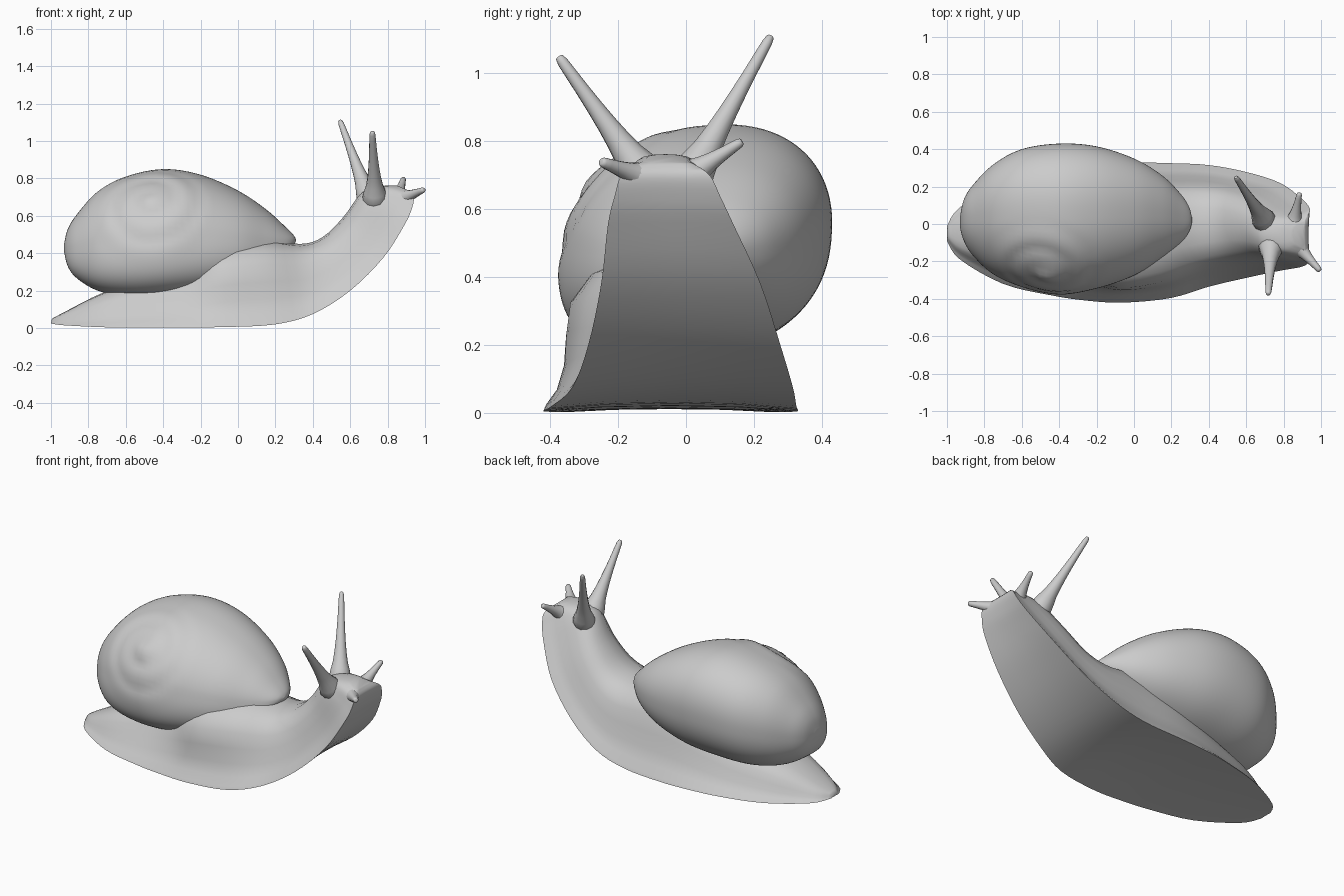
import bpy, bmesh, math
from mathutils import Vector

cube = bpy.data.objects.get("Cube")
if cube:
    bpy.data.objects.remove(cube, do_unlink=True)

grey = bpy.data.materials.new("plain grey")
grey.use_nodes = True
grey.diffuse_color = (0.6, 0.6, 0.6, 1)
grey.node_tree.nodes["Principled BSDF"].inputs["Base Color"].default_value = (0.6, 0.6, 0.6, 1)


def smooth_stations(rows, steps):
    """Catmull-Rom interpolation of rows of values."""
    out = []
    for i in range(len(rows) - 1):
        a, b, c, d = rows[max(i - 1, 0)], rows[i], rows[i + 1], rows[min(i + 2, len(rows) - 1)]
        for s in range(steps):
            t = s / steps
            out.append([q + 0.5 * t * (r - p + t * (2*p - 5*q + 4*r - u + t * (3*q - p - 3*r + u)))
                        for p, q, r, u in zip(a, b, c, d)])
    return out + [list(rows[-1])]


def loft(name, rings, angle):
    """Skin closed rings of points and cap both ends."""
    bm = bmesh.new()
    vs = [[bm.verts.new(p) for p in ring] for ring in rings]
    n = len(vs[0])
    for a, b in zip(vs, vs[1:]):
        for i in range(n):
            bm.faces.new((a[i], a[(i + 1) % n], b[(i + 1) % n], b[i]))
    bm.faces.new(vs[0])
    bm.faces.new(vs[-1])
    bmesh.ops.recalc_face_normals(bm, faces=bm.faces)
    mesh = bpy.data.meshes.new(name)
    bm.to_mesh(mesh)
    bm.free()
    mesh.materials.append(grey)
    ob = bpy.data.objects.new(name, mesh)
    bpy.context.collection.objects.link(ob)
    bpy.ops.object.select_all(action='DESELECT')
    ob.select_set(True)
    bpy.context.view_layer.objects.active = ob
    bpy.ops.object.shade_smooth_by_angle(angle=math.radians(angle))


# Body: sole x, sole z, back x, back z, centre y, half width, fullness of the right flank
body = [(-1, .025, -.995, .05, -.05, .04, 0), (-.93, .015, -.92, .09, -.05, .14, 0),
        (-.7, .004, -.72, .19, -.05, .27, -.05), (-.45, .002, -.45, .28, -.045, .335, -.1),
        (-.25, .004, -.26, .37, -.045, .365, -.02), (-.05, .006, -.1, .45, -.045, .375, .13),
        (.2, .02, .13, .475, -.035, .36, .1), (.4, .075, .33, .45, -.01, .325, .02),
        (.6, .2, .45, .485, -.005, .283, 0), (.78, .38, .56, .59, -.015, .235, 0),
        (.892, .555, .64, .70, -.045, .185, 0), (.93, .64, .69, .74, -.055, .155, 0),
        (.94, .70, .77, .76, -.06, .13, 0), (.915, .735, .85, .762, -.06, .08, 0)]
half = [(.55, .03), (1, 0), (.98, .04), (.89, .14), (.81, .3), (.74, .5), (.66, .7), (.54, .87), (.3, .97)]
section = [(0, .04)] + half + [(0, 1)] + [(-w, h) for w, h in reversed(half)]
rings = []
for sx, sz, tx, tz, yc, hw, full in smooth_stations(body, 4):
    ring = []
    for w, h in section:
        bulge = full * math.sin(math.pi * h ** 2.2) if w < 0 < h else 0
        ring.append((sx + (tx - sx) * h, yc + hw * (w - bulge), sz + (tz - sz) * h))
    rings.append(ring)
loft("body", rings, 55)

# Shell: x, lowest z, highest z, lowest y, highest y
shell = [(-.93, .41, .45, -.02, .04), (-.91, .33, .53, -.09, .13), (-.86, .265, .61, -.17, .21),
         (-.75, .2, .73, -.27, .32), (-.6, .17, .81, -.335, .40), (-.4, .17, .85, -.375, .43),
         (-.2, .19, .82, -.345, .415), (0, .24, .735, -.275, .35), (.15, .31, .635, -.18, .26),
         (.25, .385, .545, -.10, .16), (.295, .44, .50, -.04, .09), (.31, .465, .475, .01, .03)]
apex = Vector((-.47, -.25, .67))
axis = Vector((-.1, -.72, .69)).normalized()
side = axis.cross(Vector((1, 0, 0))).normalized()
front = side.cross(axis)


def whorl(p):
    """Raise a shallow spiral ridge around the apex."""
    d = p - apex
    u, v = d.dot(front), d.dot(side)
    r = math.hypot(u, v)
    if r > .34 or d.dot(axis) < -.3:
        return p
    phase = (r / .13 - math.atan2(v, u) / math.tau) % 1
    fade = min(1, (.34 - r) / .1) * min(1, r / .04)
    lift = .01 * fade * (math.sin(math.pi * phase) - .5) + .02 * max(0, 1 - r / .09)
    return p + axis * lift


def boxy(v, power):
    """Squarer than a true ellipse for powers under one."""
    return math.copysign(abs(v) ** power, v)


rings = []
for x, z0, z1, y0, y1 in smooth_stations(shell, 6):
    ring = []
    for i in range(96):
        t = math.tau * i / 96
        across = boxy(math.cos(t), .88 if math.sin(t) > 0 else .78)
        up = boxy(math.sin(t + .2 - .08 * math.cos(t)), .9)
        p = Vector((x, (y0 + y1) / 2 + (y1 - y0) / 2 * across, (z0 + z1) / 2 + (z1 - z0) / 2 * up))
        ring.append(whorl(p))
    rings.append(ring)
loft("shell", rings, 60)

# Tentacles: rooted inside the head, flared, tapering to a blunt tip
taper = [(0, .55), (.12, .8), (.28, .54), (.5, .36), (.75, .25), (.96, .19), (1, .1)]


def tentacle(name, root, tip, radius):
    root, tip = Vector(root), Vector(tip)
    d = (tip - root).normalized()
    a = d.orthogonal().normalized()
    b = d.cross(a)
    rings = [[root.lerp(tip, t) + radius * r * (a * math.cos(k * math.tau / 12) + b * math.sin(k * math.tau / 12))
              for k in range(12)] for t, r in smooth_stations(taper, 2)]
    loft(name, rings, 50)


tentacle("left_eye_stalk", (.715, -.01, .65), (.545, .25, 1.11), .08)
tentacle("right_eye_stalk", (.735, -.09, .65), (.718, -.375, 1.05), .085)
tentacle("left_feeler", (.85, -.02, .68), (.885, .165, .80), .075)
tentacle("right_feeler", (.85, -.09, .68), (.995, -.25, .74), .08)
